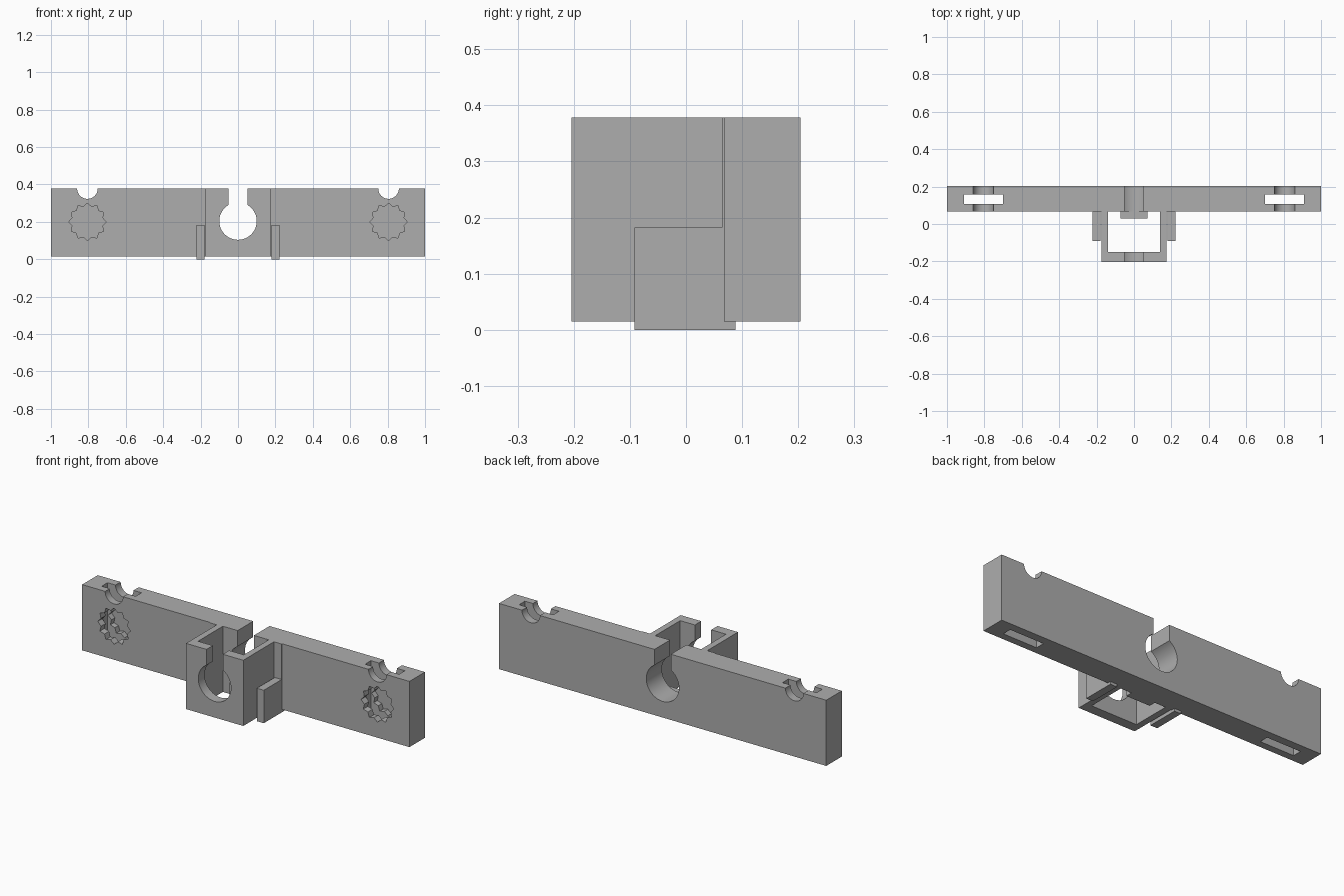
import bpy, bmesh
from math import sin, cos, pi, radians

if "Cube" in bpy.data.objects:
    bpy.data.objects.remove(bpy.data.objects["Cube"])

grey = bpy.data.materials.new("plain grey")
grey.use_nodes = True
colour = (0.42, 0.42, 0.42, 1)
grey.diffuse_color = colour
grey.node_tree.nodes["Principled BSDF"].inputs["Base Color"].default_value = colour

BOTTOM, TOP = 0.015, 0.378
FRONT, BACK = 0.068, 0.204


def prism(name, outline, y0, y1):
    """Extrude an x-z outline from y0 to y1."""
    bm = bmesh.new()
    face = bm.faces.new([bm.verts.new((x, y0, z)) for x, z in outline])
    new = bmesh.ops.extrude_face_region(bm, geom=[face])["geom"]
    verts = [v for v in new if isinstance(v, bmesh.types.BMVert)]
    bmesh.ops.translate(bm, verts=verts, vec=(0, y1 - y0, 0))
    bmesh.ops.recalc_face_normals(bm, faces=bm.faces)
    mesh = bpy.data.meshes.new(name)
    bm.to_mesh(mesh)
    bm.free()
    mesh.materials.append(grey)
    obj = bpy.data.objects.new(name, mesh)
    bpy.context.collection.objects.link(obj)
    return obj


def box(name, x0, x1, y0, y1, z0, z1):
    return prism(name, [(x0, z0), (x1, z0), (x1, z1), (x0, z1)], y0, y1)


def arc(cx, cz, r, a0, a1, n):
    angles = [radians(a0 + (a1 - a0) * i / n) for i in range(n + 1)]
    return [(cx + r * cos(a), cz + r * sin(a)) for a in angles]


def cut(obj, cutters):
    """Subtract each cutter, then bake the result and drop the cutters."""
    for c in cutters:
        c.hide_render = True
        mod = obj.modifiers.new("cut", "BOOLEAN")
        mod.operation, mod.solver, mod.object = "DIFFERENCE", "EXACT", c
    graph = bpy.context.evaluated_depsgraph_get()
    mesh = bpy.data.meshes.new_from_object(obj.evaluated_get(graph))
    obj.modifiers.clear()
    obj.data = mesh
    for c in cutters:
        bpy.data.objects.remove(c)


def smooth(obj):
    bpy.ops.object.select_all(action="DESELECT")
    obj.select_set(True)
    bpy.context.view_layer.objects.active = obj
    bpy.ops.object.shade_smooth_by_angle(angle=radians(25))


def keyhole():
    # round hole that opens upward through a narrow slot
    points = arc(0, 0.204, 0.1, 120, 420, 50)
    return prism("keyhole_cutter", points + [(0.05, 1), (-0.05, 1)], -0.5, 0.5)


# Long bar with keyhole, rod notches, vertical slots and toothed sockets
bar = box("bar", -1, 1, FRONT, BACK, BOTTOM, TOP)
cutters = [keyhole()]
for s in (-1, 1):
    cx = s * 0.805
    cutters.append(prism("notch_cutter", arc(cx, TOP, 0.055, 0, 352, 44), -0.5, 0.5))
    cutters.append(box("slot_cutter", cx - 0.104, cx + 0.104, 0.108, 0.159, -0.5, 0.5))
    star = [(cx + r * sin(i * pi / 12), 0.2 + r * cos(i * pi / 12))
            for i in range(24) for r in [0.1 if i % 2 == 0 else 0.083]]
    cutters.append(prism("socket_cutter", star, -0.5, 0.19))
cut(bar, cutters)
smooth(bar)

# Open box bracket on the front
bracket = box("bracket", -0.175, 0.175, -0.204, FRONT, BOTTOM, TOP)
cut(bracket, [box("cavity_cutter", -0.14, 0.14, -0.149, 0.5, -0.5, 0.8), keyhole()])
smooth(bracket)

# Small ledge under the keyhole
ledge = box("ledge", -0.073, 0.073, 0.03, BACK - 0.002, BOTTOM, 0.1)

# Side tabs with thin backing strips
for side, s in (("left", 1), ("right", -1)):
    x0, x1 = sorted((s * 0.18, s * 0.222))
    box(side + "_tab", x0, x1, -0.092, 0.088, 0, 0.182)
    x0, x1 = sorted((s * 0.174, s * 0.222))
    box(side + "_backing_strip", x0, x1, 0.064, FRONT + 0.002, BOTTOM, TOP)
